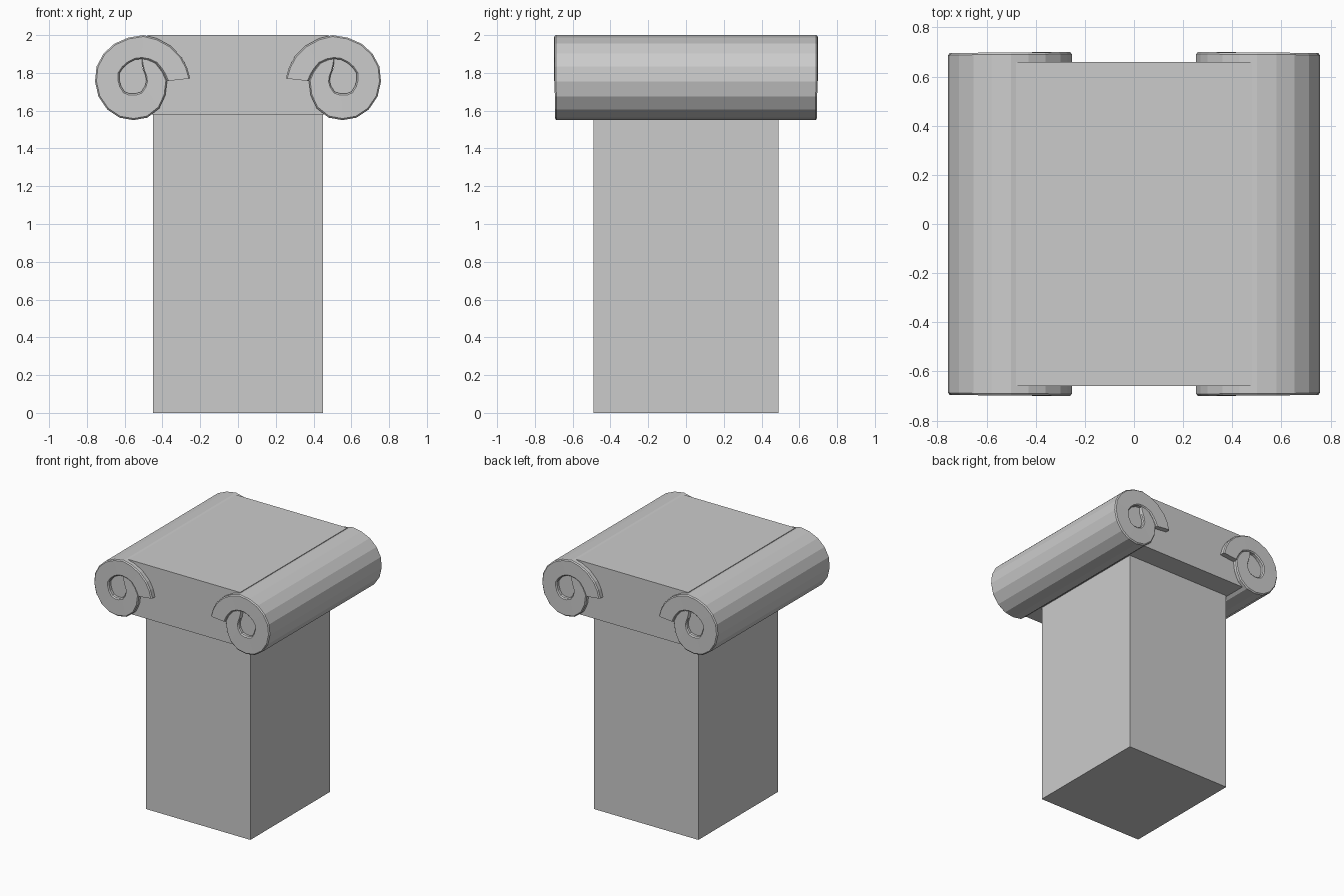
import bpy, bmesh
from mathutils import Vector

if "Cube" in bpy.data.objects:
    bpy.data.objects.remove(bpy.data.objects["Cube"])

# spiral path of the left scroll (x, z), from the outer tail inward
SPIRAL = [(-.253, 1.77), (-.27, 1.83), (-.30, 1.885), (-.36, 1.945), (-.43, 1.983), (-.50, 2.0),
          (-.58, 1.987), (-.654, 1.955), (-.712, 1.902), (-.749, 1.833), (-.757, 1.754),
          (-.739, 1.675), (-.692, 1.606), (-.628, 1.563), (-.554, 1.55), (-.48, 1.563),
          (-.417, 1.612), (-.385, 1.68), (-.375, 1.757), (-.396, 1.805), (-.433, 1.85),
          (-.49, 1.876), (-.544, 1.87), (-.596, 1.844), (-.628, 1.797), (-.628, 1.744),
          (-.60, 1.70), (-.56, 1.685), (-.512, 1.70), (-.483, 1.745), (-.49, 1.786),
          (-.507, 1.83), (-.507, 1.872)]
PTS = [Vector(p) for p in SPIRAL]


def finish(bm, name):
    bmesh.ops.recalc_face_normals(bm, faces=bm.faces)
    mesh = bpy.data.meshes.new(name)
    bm.to_mesh(mesh)
    bm.free()
    obj = bpy.data.objects.new(name, mesh)
    bpy.context.collection.objects.link(obj)
    return obj


def box(name, hx, hy, z0, z1):
    bm = bmesh.new()
    bmesh.ops.create_cube(bm, size=1)
    for v in bm.verts:
        v.co = (v.co.x * 2 * hx, v.co.y * 2 * hy, z0 + (v.co.z + .5) * (z1 - z0))
    return finish(bm, name)


def on_spiral(t):
    i = min(int(t), len(PTS) - 2)
    return PTS[i].lerp(PTS[i + 1], t - i)


def scroll(name, side):
    # loft a chamfered band that winds inward, each section spanning the full depth
    bm = bmesh.new()
    rings = []
    for k in range(22):
        outer = PTS[k]
        inner = on_spiral(18 + k * 14 / 21)
        depth = .70 - .01 * k / 21
        profile = [(0, depth - .008), (.06, depth), (.94, depth), (1, depth - .008)]
        profile += [(f, -y) for f, y in reversed(profile)]
        ring = []
        for f, y in profile:
            p = outer.lerp(inner, f)
            ring.append(bm.verts.new((-side * p.x, y, p.y)))
        rings.append(ring)
    for a, b in zip(rings, rings[1:]):
        for i in range(8):
            j = (i + 1) % 8
            bm.faces.new((a[i], a[j], b[j], b[i]))
    bm.faces.new(rings[0])
    bm.faces.new(rings[-1])
    return finish(bm, name)


def scroll_eye(name, side):
    # recessed core that closes the hollow in the scroll
    bm = bmesh.new()
    loop = PTS[21:32]
    front = [bm.verts.new((-side * p.x, -.665, p.y)) for p in loop]
    back = [bm.verts.new((-side * p.x, .665, p.y)) for p in loop]
    bm.faces.new(front)
    bm.faces.new(back)
    for i in range(len(loop)):
        j = (i + 1) % len(loop)
        bm.faces.new((front[i], front[j], back[j], back[i]))
    return finish(bm, name)


# square shaft and the slab above it
box("shaft", .45, .49, 0, 1.58)
box("capital_slab", .48, .66, 1.58, 2.0)

# mirrored pair of scrolls
for label, side in (("left", -1), ("right", 1)):
    scroll(label + "_scroll", side)
    scroll_eye(label + "_scroll_eye", side)

# side = -1 keeps the path's negative x reflected: both sides are covered by the pair
